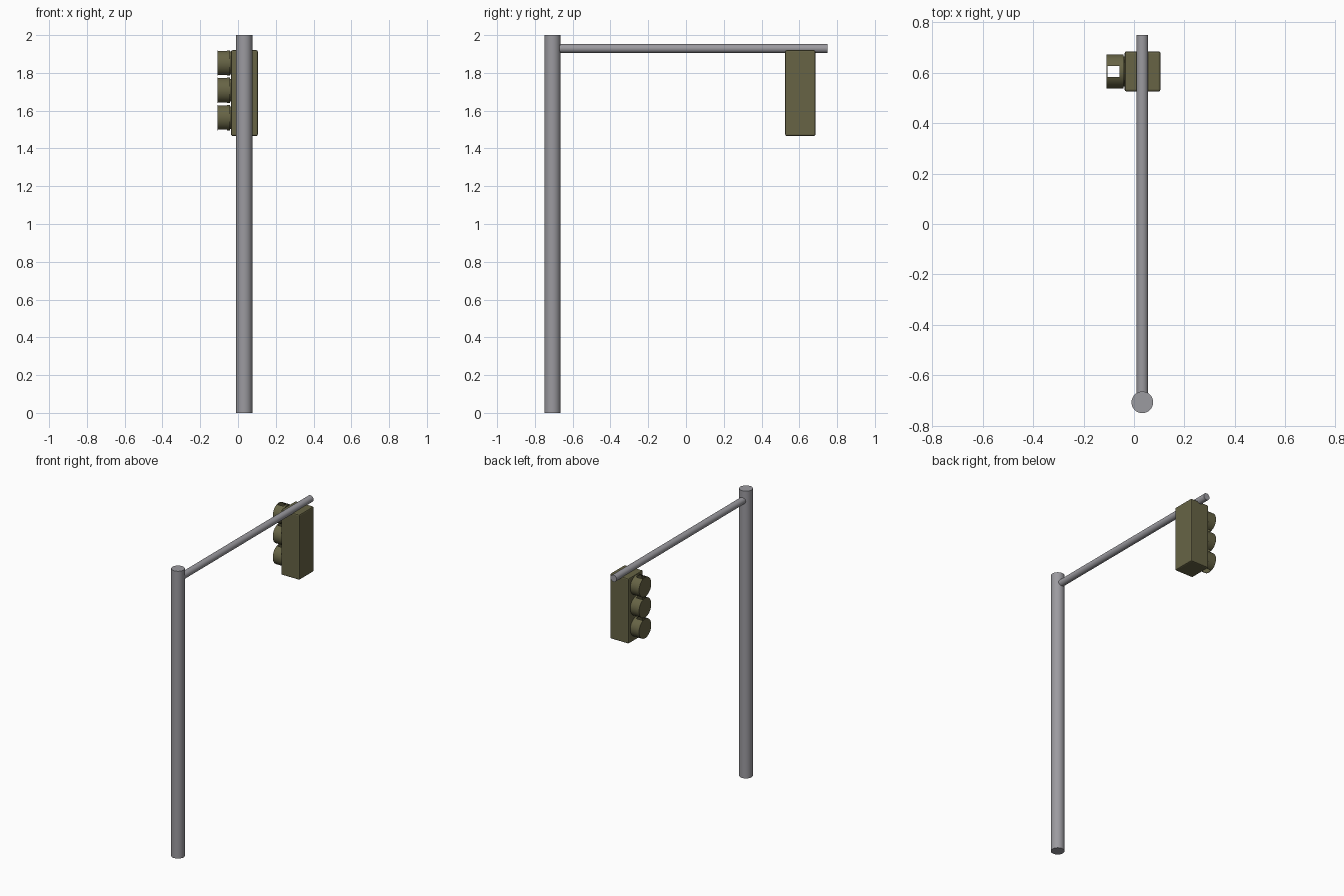
import bpy, bmesh, math
from mathutils import Vector

cube = bpy.data.objects.get("Cube")
if cube:
    bpy.data.objects.remove(cube, do_unlink=True)


def material(name, rgb):
    m = bpy.data.materials.new(name)
    m.use_nodes = True
    m.diffuse_color = (*rgb, 1)
    m.node_tree.nodes["Principled BSDF"].inputs["Base Color"].default_value = (*rgb, 1)
    return m


steel = material("grey steel", (0.33, 0.325, 0.35))
olive = material("olive housing", (0.135, 0.127, 0.06))


def smooth(obj):
    bpy.ops.object.select_all(action="DESELECT")
    obj.select_set(True)
    bpy.context.view_layer.objects.active = obj
    bpy.ops.object.shade_smooth_by_angle(angle=math.radians(35))


def rod(name, start, end, radius, mat):
    a, b = Vector(start), Vector(end)
    bpy.ops.mesh.primitive_cylinder_add(vertices=32, radius=radius, depth=(b - a).length,
                                        location=(a + b) / 2)
    obj = bpy.context.object
    obj.rotation_euler = (b - a).to_track_quat("Z", "Y").to_euler()
    obj.name = name
    obj.data.materials.append(mat)
    smooth(obj)
    return obj


def visor(name, y, z, radius):
    """Capped drum with a rectangular slot in its top and bottom."""
    sides = 28
    stations = (-0.109, -0.105, -0.057, -0.042)
    bm = bmesh.new()
    rings = []
    for x in stations:
        angles = [(i + 0.5) * math.tau / sides for i in range(sides)]
        rings.append([bm.verts.new((x, y + radius * math.cos(a), z + radius * math.sin(a)))
                      for a in angles])
    for s in range(len(stations) - 1):
        for i in range(sides):
            j = (i + 1) % sides
            middle = (i + 1) * math.tau / sides
            if s == 1 and abs(math.sin(middle)) > 0.96:
                continue
            bm.faces.new((rings[s][i], rings[s + 1][i], rings[s + 1][j], rings[s][j]))
    bm.faces.new(rings[0])
    bm.faces.new(rings[-1])
    bmesh.ops.recalc_face_normals(bm, faces=bm.faces)
    mesh = bpy.data.meshes.new(name)
    bm.to_mesh(mesh)
    bm.free()
    obj = bpy.data.objects.new(name, mesh)
    bpy.context.collection.objects.link(obj)
    mesh.materials.append(olive)
    smooth(obj)


# Pole and overhanging arm
rod("pole", (0.033, -0.707, 0), (0.033, -0.707, 2), 0.043, steel)
rod("arm", (0.033, -0.70, 1.929), (0.033, 0.75, 1.929), 0.0235, steel)

# Signal housing with softened edges
bpy.ops.mesh.primitive_cube_add(size=1, location=(0.034, 0.605, 1.693))
housing = bpy.context.object
housing.name = "signal_housing"
housing.scale = (0.142, 0.16, 0.454)
bpy.ops.object.transform_apply(location=False, rotation=False, scale=True)
housing.data.materials.append(olive)
bevel = housing.modifiers.new("soft edges", "BEVEL")
bevel.width = 0.008
bevel.segments = 2

# Three lamps, each a neck and a slotted visor
for label, z in (("top", 1.852), ("middle", 1.708), ("bottom", 1.563)):
    rod(label + "_lamp_neck", (-0.044, 0.605, z), (-0.03, 0.605, z), 0.06, olive)
    visor(label + "_visor", 0.605, z, 0.0675)
